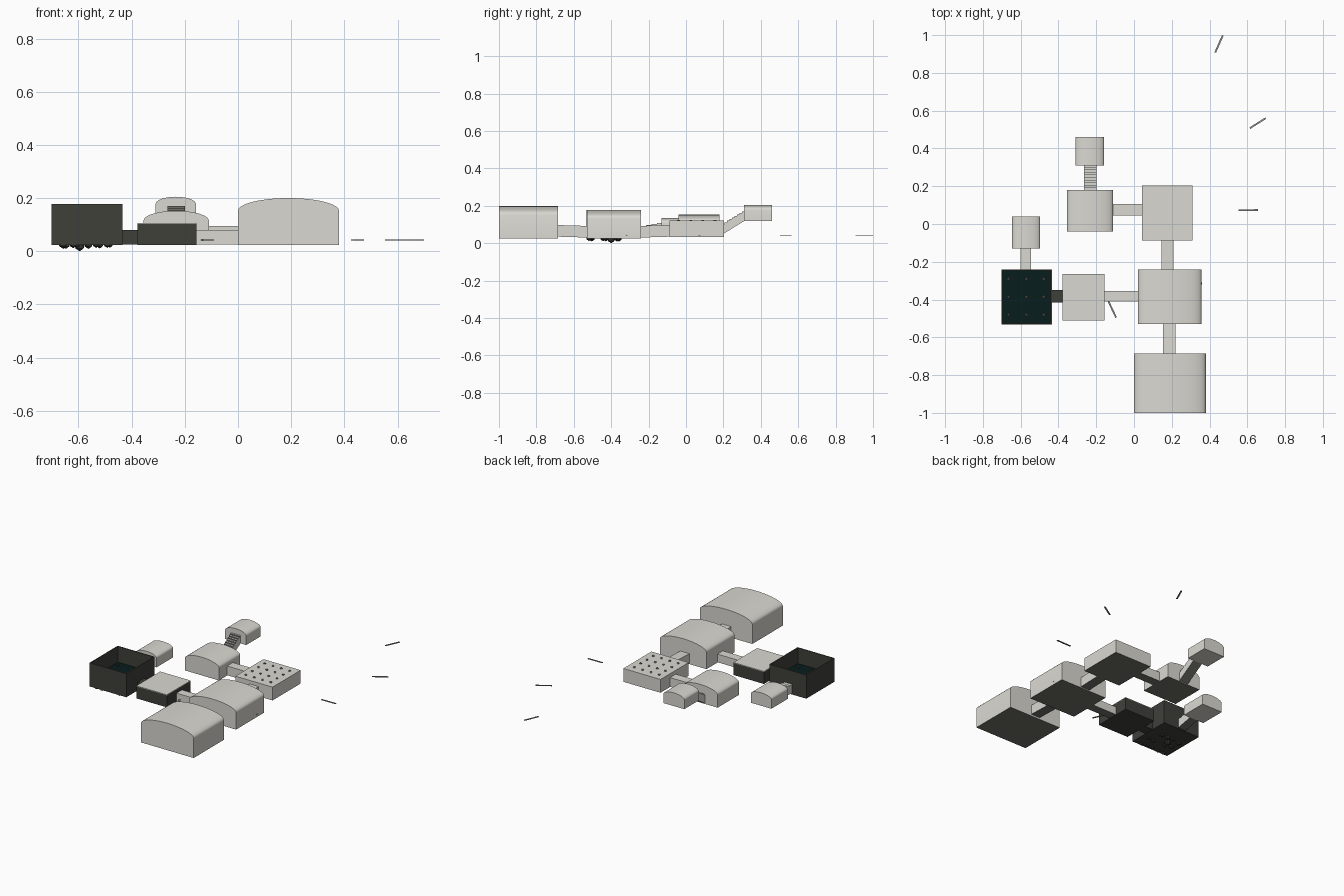
import bpy, bmesh, math, random
from mathutils import Matrix, Vector

if "Cube" in bpy.data.objects:
    bpy.data.objects.remove(bpy.data.objects["Cube"])

random.seed(4)


def material(name, rgb):
    m = bpy.data.materials.new(name)
    m.diffuse_color = (*rgb, 1)
    m.use_nodes = True
    m.node_tree.nodes["Principled BSDF"].inputs["Base Color"].default_value = m.diffuse_color
    return m


LIGHT = material("pale stone", (0.70, 0.69, 0.64))
FLOOR = material("floor stone", (0.16, 0.16, 0.14))
DARK = material("dark stone", (0.05, 0.05, 0.042))
WATER = material("deep teal water", (0.0025, 0.0126, 0.013))
RIM = material("brown rim", (0.11, 0.09, 0.055))
METAL = material("grey metal", (0.30, 0.30, 0.28))


def finish(name, bm, mats, rule=None, recalc=True):
    if recalc:
        bmesh.ops.recalc_face_normals(bm, faces=bm.faces)
    bm.normal_update()
    for f in bm.faces:
        f.smooth = True
        if rule:
            f.material_index = rule(f)
    me = bpy.data.meshes.new(name)
    bm.to_mesh(me)
    bm.free()
    me.set_sharp_from_angle(angle=math.radians(32))
    for m in mats:
        me.materials.append(m)
    ob = bpy.data.objects.new(name, me)
    bpy.context.collection.objects.link(ob)
    return ob


def underside(f):
    return 1 if f.normal.z < -0.6 else 0


def prism(name, profile, y0, y1, mats, rule=None):
    """Extrude an x-z outline along y."""
    bm = bmesh.new()
    face = bm.faces.new([bm.verts.new((x, y0, z)) for x, z in profile])
    ext = bmesh.ops.extrude_face_region(bm, geom=[face])
    bmesh.ops.translate(bm, vec=(0, y1 - y0, 0),
                        verts=[v for v in ext["geom"] if isinstance(v, bmesh.types.BMVert)])
    return finish(name, bm, mats, rule)


def box(name, x0, x1, y0, y1, z0, z1, mats, rule=None):
    return prism(name, [(x0, z0), (x1, z0), (x1, z1), (x0, z1)], y0, y1, mats, rule)


def vault_room(name, x0, x1, y0, y1, z0, spring, top, floor):
    """Room with straight walls and a barrel vault running along y."""
    c, r, n = (x0 + x1) / 2, (x1 - x0) / 2, 20
    arch = [(c + r * math.cos(math.pi * i / n),
             spring + (top - spring) * math.sin(math.pi * i / n)) for i in range(n + 1)]
    prism(name, [(x0, z0), (x1, z0)] + arch, y0, y1, [LIGHT, floor], underside)


def corridor(name, a, b, w, h, mats):
    """Passage from floor point a to floor point b with upright ends."""
    a, b = Vector(a), Vector(b)
    d = b - a
    side = Vector((-d.y, d.x, 0)).normalized() * w / 2
    up = Vector((0, 0, h))
    bm = bmesh.new()
    rings = [[bm.verts.new(v) for v in (p - side, p + side, p + side + up, p - side + up)]
             for p in (a, b)]
    for ring in rings:
        bm.faces.new(ring)
    for i in range(4):
        j = (i + 1) % 4
        bm.faces.new((rings[0][i], rings[0][j], rings[1][j], rings[1][i]))
    finish(name, bm, mats, underside)


def stair_corridor(name, x, y0, y1, z0, z1, w, h, n):
    """Rising passage along +y with a stepped roof and darker risers."""
    outline = [(y1, z1), (y0, z0)]
    for i in range(n):
        z = z0 + h + (z1 - z0) * (i + 0.5) / n
        outline += [(y0 + (y1 - y0) * i / n, z), (y0 + (y1 - y0) * (i + 1) / n, z)]
    bm = bmesh.new()
    face = bm.faces.new([bm.verts.new((x - w / 2, y, z)) for y, z in outline])
    ext = bmesh.ops.extrude_face_region(bm, geom=[face])
    bmesh.ops.translate(bm, vec=(w, 0, 0),
                        verts=[v for v in ext["geom"] if isinstance(v, bmesh.types.BMVert)])
    finish(name, bm, [LIGHT, FLOOR],
           lambda f: 1 if f.normal.z < -0.6 or f.normal.y < -0.9 else 0)


# Vaulted rooms
vault_room("great_hall", 0.0, 0.38, -1.0, -0.685, 0.024, 0.152, 0.20, FLOOR)
vault_room("second_hall", 0.02, 0.357, -0.53, -0.24, 0.024, 0.135, 0.178, FLOOR)
vault_room("middle_room", -0.355, -0.11, -0.04, 0.18, 0.033, 0.115, 0.152, FLOOR)
vault_room("upper_room", -0.31, -0.158, 0.31, 0.46, 0.118, 0.177, 0.205, LIGHT)
vault_room("side_room", -0.645, -0.497, -0.13, 0.04, 0.05, 0.11, 0.135, LIGHT)

# Flat-roofed pillar room
box("pillar_room", 0.042, 0.311, -0.087, 0.203, 0.033, 0.12, [LIGHT, FLOOR], underside)

# Open pillar tubes just breaking through the roof
bm = bmesh.new()
for i in range(4):
    for j in range(4):
        pos = Vector((0.085 + i * 0.06, -0.04 + j * 0.065, 0.1135))
        bmesh.ops.create_cone(bm, cap_ends=False, segments=12, radius1=0.007, radius2=0.007,
                              depth=0.02, matrix=Matrix.Translation(pos))
finish("roof_pillars", bm, [FLOOR], recalc=False)

# Low dark-walled chamber with a pale roof plate
box("low_chamber", -0.378, -0.157, -0.51, -0.265, 0.024, 0.102, [DARK])
box("low_chamber_roof", -0.378, -0.157, -0.51, -0.265, 0.102, 0.106, [LIGHT])

# Open flooded chamber: four walls with a rim, floor and water
X0, X1, Y0, Y1, T = -0.702, -0.435, -0.532, -0.24, 0.006


def rim_rule(f):
    return 1 if f.normal.z > 0.6 else 0


walls = [("front", X0, X1, Y0, Y0 + T), ("back", X0, X1, Y1 - T, Y1),
         ("left", X0, X0 + T, Y0 + T, Y1 - T), ("right", X1 - T, X1, Y0 + T, Y1 - T)]
for n, a, b, c, d in walls:
    box("flooded_wall_" + n, a, b, c, d, 0.024, 0.178, [DARK, RIM], rim_rule)
box("flooded_floor", X0 + T, X1 - T, Y0 + T, Y1 - T, 0.024, 0.035, [DARK])
box("water", X0 + T, X1 - T, Y0 + T, Y1 - T, 0.035, 0.075, [WATER])

# Pillars standing in the water
bm = bmesh.new()
for x in (-0.665, -0.57, -0.478):
    for y in (-0.29, -0.385, -0.48):
        bmesh.ops.create_cone(bm, cap_ends=True, segments=10, radius1=0.009, radius2=0.009,
                              depth=0.05, matrix=Matrix.Translation((x, y, 0.06)))
finish("water_pillars", bm, [DARK])

# Rough rocks poking out below the flooded chamber
bm = bmesh.new()
for k in range(14):
    x = -0.655 + 0.17 * (k % 5) / 4 + random.uniform(-0.01, 0.01)
    y = -0.51 + 0.15 * (k // 5) / 2 + random.uniform(-0.01, 0.01)
    r, z = random.uniform(0.012, 0.018), 0.026
    if k == 7:
        x, y, r, z = -0.595, -0.40, 0.02, 0.02
    geo = bmesh.ops.create_icosphere(bm, subdivisions=1, radius=r,
                                     matrix=Matrix.Translation((x, y, z)))
    for v in geo["verts"]:
        v.co.z = max(v.co.z, 0.0 if k == 7 else 0.007)
finish("underside_rocks", bm, [DARK])

# Connecting corridors
stone = [LIGHT, FLOOR]
corridor("hall_corridor", (0.187, -0.69, 0.035), (0.187, -0.525, 0.03), 0.065, 0.062, stone)
corridor("pillar_corridor", (0.177, -0.245, 0.03), (0.177, -0.08, 0.035), 0.065, 0.062, stone)
corridor("cross_corridor", (0.045, 0.075, 0.035), (-0.115, 0.075, 0.035), 0.06, 0.06, stone)
corridor("low_corridor", (0.025, -0.382, 0.026), (-0.16, -0.382, 0.026), 0.057, 0.053, stone)
corridor("dark_corridor", (-0.375, -0.382, 0.026), (-0.438, -0.382, 0.026), 0.065, 0.053, [DARK, DARK])
stair_corridor("stair_corridor", -0.232, 0.178, 0.312, 0.036, 0.119, 0.065, 0.055, 10)
stair_corridor("side_stairs", -0.572, -0.241, -0.128, 0.03, 0.052, 0.056, 0.058, 4)

# Loose thin rods
rods = [((0.43, 0.908), (0.47, 0.998)), ((0.613, 0.507), (0.697, 0.56)),
        ((0.553, 0.072), (0.656, 0.074)), ((-0.135, -0.41), (-0.095, -0.495)),
        ((0.27, -0.33), (0.36, -0.315))]
for i, (a, b) in enumerate(rods):
    corridor("rod_%d" % (i + 1), (*a, 0.041), (*b, 0.041), 0.009, 0.004, [METAL, METAL])
